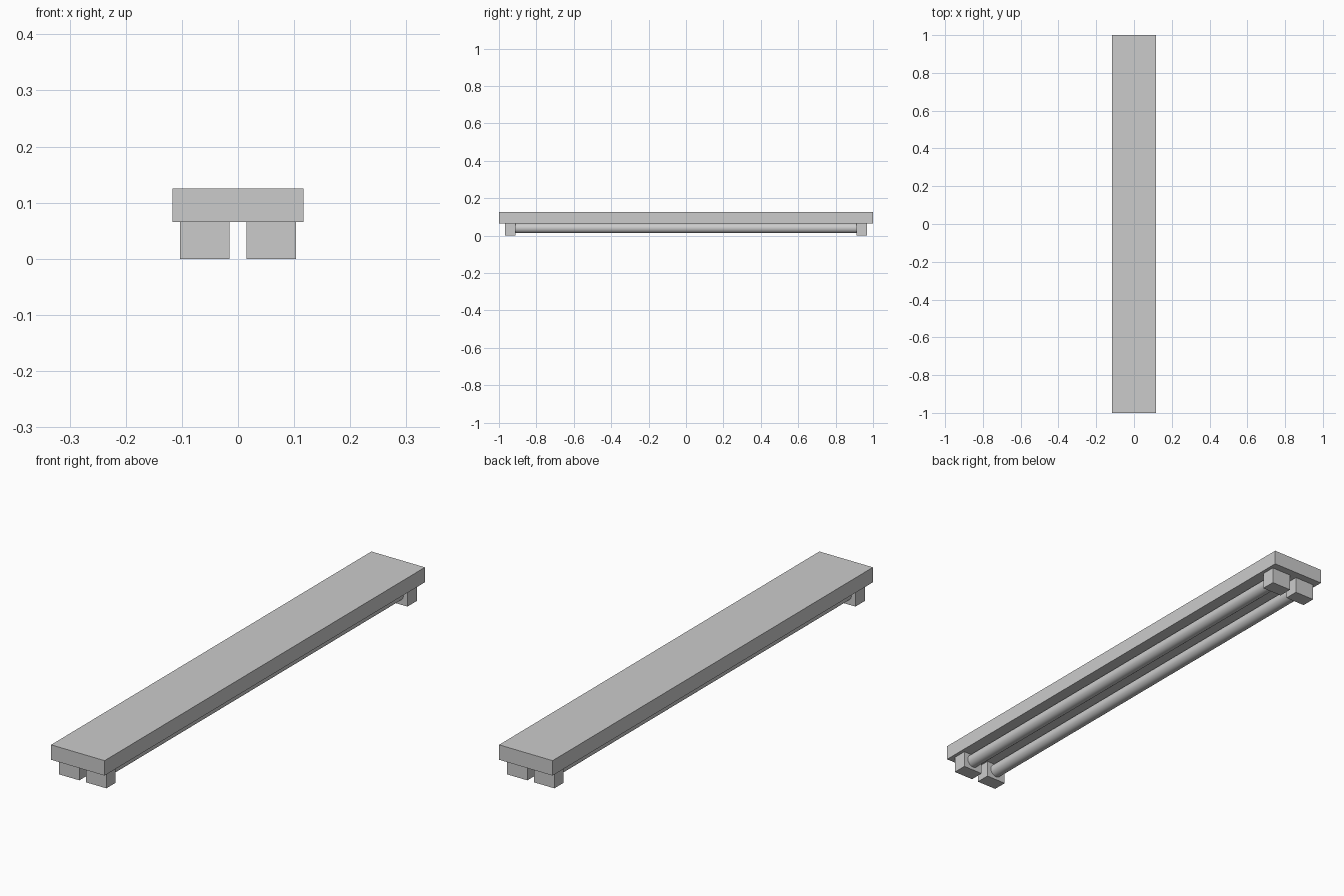
import bpy
import math

cube = bpy.data.objects.get("Cube")
if cube:
    bpy.data.objects.remove(cube, do_unlink=True)

grey = bpy.data.materials.new("plain_grey")
grey.use_nodes = True
colour = (0.6, 0.6, 0.6, 1)
grey.diffuse_color = colour
grey.node_tree.nodes["Principled BSDF"].inputs["Base Color"].default_value = colour


def box(name, low, high):
    centre = [(a + b) / 2 for a, b in zip(low, high)]
    bpy.ops.mesh.primitive_cube_add(size=1, location=centre)
    obj = bpy.context.object
    obj.name = name
    obj.scale = [b - a for a, b in zip(low, high)]
    bpy.ops.object.transform_apply(location=False, rotation=False, scale=True)
    obj.data.materials.append(grey)


def tube(name, x, z, radius, length):
    bpy.ops.mesh.primitive_cylinder_add(
        vertices=32, radius=radius, depth=length,
        location=(x, 0, z), rotation=(math.pi / 2, 0, 0))
    obj = bpy.context.object
    obj.name = name
    obj.data.materials.append(grey)
    bpy.ops.object.shade_smooth_by_angle()


# Long housing
bottom = 0.066
box("housing", (-0.117, -1, bottom), (0.117, 1, 0.125))

# Two tubes, each held by a socket block at both ends
for side, s in (("left", 1), ("right", -1)):
    x = s * 0.059
    tube(side + "_tube", x, 0.0395, 0.0265, 1.83)
    for end, e in (("front", -1), ("back", 1)):
        y = e * 0.94
        box(f"{end}_{side}_socket",
            (x - 0.044, y - 0.029, 0), (x + 0.044, y + 0.029, bottom))
